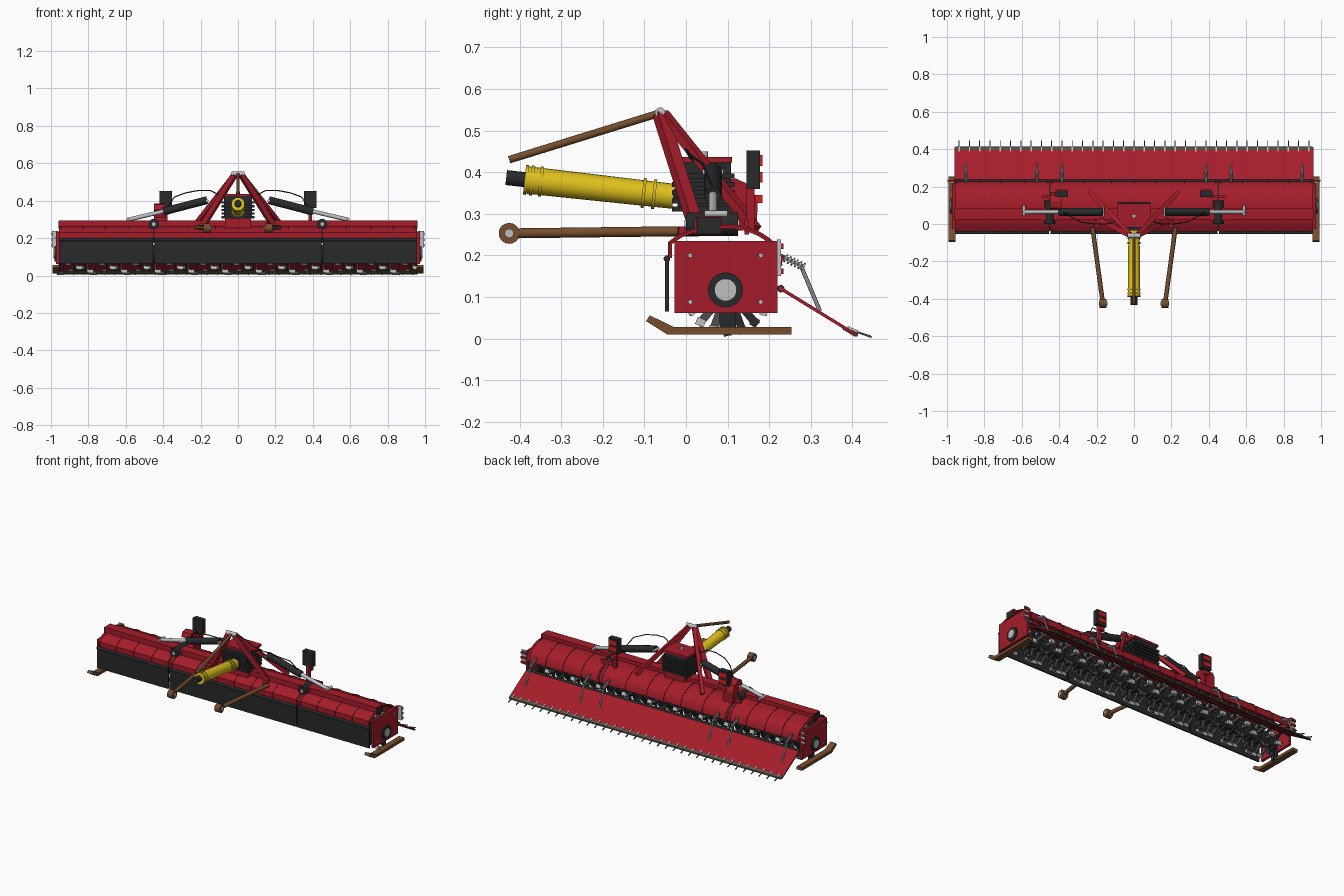
import bpy, bmesh, math
from mathutils import Vector, Matrix

if "Cube" in bpy.data.objects:
    bpy.data.objects.remove(bpy.data.objects["Cube"])


def mat(name, rgb):
    m = bpy.data.materials.new(name)
    m.diffuse_color = (*rgb, 1)
    m.use_nodes = True
    m.node_tree.nodes["Principled BSDF"].inputs["Base Color"].default_value = m.diffuse_color
    return m


RED = mat("red paint", (0.375, 0.012, 0.023))
DARK = mat("dark rubber", (0.021, 0.023, 0.024))
BROWN = mat("brown steel", (0.18, 0.075, 0.026))
YELLOW = mat("yellow guard", (0.74, 0.53, 0.012))
LIGHT = mat("light steel", (0.52, 0.53, 0.54))
GREY = mat("dark steel", (0.075, 0.078, 0.08))
LAMP = mat("lamp red", (0.65, 0.015, 0.015))
OLIVE = mat("worn edge steel", (0.10, 0.085, 0.065))


def finish(bm, name, material, smooth=False):
    bmesh.ops.recalc_face_normals(bm, faces=bm.faces)
    me = bpy.data.meshes.new(name)
    bm.to_mesh(me)
    bm.free()
    ob = bpy.data.objects.new(name, me)
    bpy.context.collection.objects.link(ob)
    me.materials.append(material)
    if smooth:
        bpy.ops.object.select_all(action='DESELECT')
        ob.select_set(True)
        bpy.context.view_layer.objects.active = ob
        bpy.ops.object.shade_smooth_by_angle(angle=math.radians(40))
    return ob


def add_box(bm, lo, hi):
    lo, hi = Vector(lo), Vector(hi)
    m = Matrix.Translation((lo + hi) / 2) @ Matrix.Diagonal((*(hi - lo), 1))
    bmesh.ops.create_cube(bm, size=1, matrix=m)


def add_turned_box(bm, centre, size, angle):
    """Box whose second side points along angle in the yz plane."""
    m = Matrix.Translation(centre) @ Matrix.Rotation(angle, 4, 'X') @ Matrix.Diagonal((*size, 1))
    bmesh.ops.create_cube(bm, size=1, matrix=m)


def add_rod(bm, a, b, r, r2=None, seg=12):
    a, b = Vector(a), Vector(b)
    d = b - a
    m = Matrix.Translation((a + b) / 2) @ d.to_track_quat('Z', 'Y').to_matrix().to_4x4()
    bmesh.ops.create_cone(bm, cap_ends=True, segments=seg, radius1=r,
                          radius2=r if r2 is None else r2, depth=d.length, matrix=m)


def add_bar(bm, a, b, w, h):
    a, b = Vector(a), Vector(b)
    d = b - a
    m = Matrix.Translation((a + b) / 2) @ d.to_track_quat('Z', 'Y').to_matrix().to_4x4()
    bmesh.ops.create_cube(bm, size=1, matrix=m @ Matrix.Diagonal((w, h, d.length, 1)))


def add_prism(bm, prof, x0, x1):
    """Extrude a closed (y, z) outline along x."""
    f = bm.faces.new([bm.verts.new((x0, y, z)) for y, z in prof])
    g = bmesh.ops.extrude_face_region(bm, geom=[f])['geom']
    bmesh.ops.translate(bm, vec=(x1 - x0, 0, 0), verts=[v for v in g if isinstance(v, bmesh.types.BMVert)])


def build(name, material, fn, items, smooth=False):
    bm = bmesh.new()
    for it in items:
        fn(bm, *it)
    return finish(bm, name, material, smooth)


def mirrored(items):
    """Mirror point-based items (two leading 3D points) across x = 0."""
    out = []
    for a, b, *rest in items:
        pa, pb = (-a[0], a[1], a[2]), (-b[0], b[1], b[2])
        if not rest:  # keep box corners ordered low to high
            pa, pb = (pb[0], *pa[1:]), (pa[0], *pb[1:])
        out += [(a, b, *rest), (pa, pb, *rest)]
    return out


SPANS = [(-0.957, -0.455), (-0.447, 0.447), (0.455, 0.957)]

# Hood shell in three sections, with raised ribs and dark seals in the joints
outer = [(-0.04, 0.195), (-0.04, 0.23), (-0.015, 0.248), (0.01, 0.258), (0.04, 0.266), (0.07, 0.271), (0.10, 0.272),
         (0.13, 0.269), (0.155, 0.262), (0.178, 0.252), (0.198, 0.239), (0.213, 0.224), (0.223, 0.205), (0.228, 0.175)]


def shell(grow, thick):
    c = Vector((0.095, 0.16))
    off = lambda p, d: tuple(Vector(p) + (Vector(p) - c).normalized() * d)
    return [off(p, grow) for p in outer] + [off(p, grow - thick) for p in reversed(outer)]


build("hood", RED, add_prism, [(shell(0, 0.007), a, b) for a, b in SPANS], True)
build("hood_seal", DARK, add_prism, [(shell(-0.002, 0.004), s * 0.456, s * 0.446) for s in (1, -1)])
rib_x = [0, 0.12, 0.27, 0.435, 0.465, 0.58, 0.71, 0.83, 0.945]
build("hood_ribs", RED, add_prism,
      [(shell(0.004, 0.006), s * x - 0.003, s * x + 0.003) for x in rib_x for s in ((1, -1) if x else (1,))])
build("hood_beam", RED, add_box, [((a, 0.025, 0.25), (b, 0.085, 0.295)) for a, b in SPANS])
build("beam_end_cap", DARK, add_box, mirrored([((0.957, 0.027, 0.252), (0.961, 0.083, 0.292))]))

# Front rubber flaps
build("front_flap", DARK, add_box, [((a, -0.05, 0.065), (b, -0.041, 0.198)) for a, b in SPANS])
build("front_flap_rail", DARK, add_rod, [((a, -0.046, 0.192), (b, -0.046, 0.192), 0.008) for a, b in SPANS])

# End plates with bearing, bolts and bracket
build("end_plate", RED, add_box, mirrored([((0.957, -0.028, 0.062), (0.972, 0.22, 0.235))]))
build("bearing_ring", DARK, add_rod, mirrored([((0.97, 0.095, 0.117), (0.981, 0.095, 0.117), 0.042, None, 24)]), True)
build("bearing_cap", LIGHT, add_rod, mirrored([((0.98, 0.095, 0.117), (0.986, 0.095, 0.117), 0.027, None, 20)]), True)
build("end_bolts", LIGHT, add_rod, mirrored([((0.97, y, z), (0.977, y, z), 0.006, None, 6)
                                            for y in (0.01, 0.18) for z in (0.088, 0.2)]))
build("end_bracket", LIGHT, add_box, mirrored([((0.965, 0.219, 0.15), (0.995, 0.228, 0.238))]))
build("end_bracket_bars", RED, add_box, mirrored([((0.96, 0.228, z), (0.998, 0.234, z + 0.014))
                                                 for z in (0.155, 0.185, 0.215)]))

# Skids
skid = [(-0.045, 0.01), (0.253, 0.01), (0.253, 0.028), (-0.03, 0.028), (-0.087, 0.056), (-0.096, 0.042)]
build("skid", BROWN, add_prism, [(skid, 0.955, 0.993), (skid, -0.993, -0.955)])
build("skid_post", DARK, add_box, mirrored([((0.952, 0.08, 0.025), (0.958, 0.12, 0.08))]))

# Rotor shaft and L-shaped blades
AX = Vector((0, 0.1, 0.117))
build("rotor_shaft", DARK, add_rod, [((-0.955, AX.y, AX.z), (0.955, AX.y, AX.z), 0.033, None, 16)], True)
legs, feet, discs = [], [], []
for i in range(32):
    x = -0.93 + i * 0.06
    discs.append(((x - 0.005, AX.y, AX.z), (x + 0.005, AX.y, AX.z), 0.05, None, 12))
    for k in range(6):
        a = math.radians(60 * k + 30 + (i % 3) * 20)
        d = Vector((0, math.cos(a), math.sin(a)))
        side = 1 if k % 2 else -1
        base = AX + Vector((x + side * 0.008, 0, 0))
        legs.append((base + d * 0.07, (0.008, 0.08, 0.019), a))
        feet.append((base + Vector((side * 0.013, 0, 0)) + d * 0.101, (0.034, 0.018, 0.022), a + 0.3))
build("rotor_discs", DARK, add_rod, discs)
build("blade_legs", DARK, add_turned_box, legs[::2])
build("blade_legs_worn", GREY, add_turned_box, legs[1::2])
build("blade_feet", LIGHT, add_turned_box, feet[1::2])
build("blade_feet_worn", GREY, add_turned_box, feet[::2])

# Rear levelling board, hinge, edge strip and comb tines
board = [(0.226, 0.126), (0.411, 0.012), (0.407, 0.006), (0.222, 0.119)]
build("rear_board", RED, add_prism, [(board, -0.96, 0.96)])
build("rear_hinge", DARK, add_rod, [((-0.96, 0.228, 0.12), (0.96, 0.228, 0.12), 0.009)])
strip = [(0.400, 0.020), (0.413, 0.014), (0.414, 0.006), (0.405, 0.005), (0.375, 0.023), (0.378, 0.027)]
build("rear_edge_strip", OLIVE, add_prism, [(strip, -0.955, 0.955)])
tx = [-0.935 + i * 0.055 for i in range(35)]
build("comb_tines", GREY, add_bar, [((x, 0.385, 0.025), (x, 0.446, 0.004), 0.005, 0.005) for x in tx])
build("tine_clamps", LIGHT, add_bar, [((x, 0.387, 0.027), (x, 0.412, 0.0175), 0.007, 0.006) for x in tx])

# Spring rods holding the board
sx = [s * x for s in (1, -1) for x in (0.385, 0.52, 0.9)]
build("spring_rods", LIGHT, add_rod, [((x, 0.275, 0.178), (x, 0.322, 0.066), 0.005, None, 8) for x in sx])
build("spring_brackets", GREY, add_bar, [((x, 0.215, 0.205), (x, 0.285, 0.172), 0.014, 0.01) for x in sx])
coils = []
for x in sx:
    for k in range(6):
        p = Vector((x, 0.238, 0.194)).lerp(Vector((x, 0.28, 0.174)), k / 5)
        coils.append((p, p + Vector((0, 0.004, -0.002)), 0.010, None, 8))
build("springs", LIGHT, add_rod, coils)

# Gearbox with cooling fins and lid
build("gearbox", DARK, add_box, [((-0.075, -0.02, 0.305), (0.075, 0.108, 0.425))])
build("gearbox_fins", DARK, add_box, [((-0.088, -0.034, z), (0.088, 0.117, z + 0.012))
                                      for z in (0.305, 0.325, 0.345, 0.365, 0.385)])
build("gearbox_lid", RED, add_box, [((-0.088, -0.02, 0.423), (0.088, 0.11, 0.436))])
build("gearbox_plug", LIGHT, add_rod, [((0, 0.042, 0.43), (0, 0.042, 0.45), 0.011)], True)
build("gearbox_base", RED, add_box, [((-0.07, 0.0, 0.255), (0.07, 0.115, 0.306))])

# Headstock frame
build("headstock_front_strut", RED, add_bar, mirrored([((0.018, -0.062, 0.54), (0.19, 0.025, 0.265), 0.028, 0.028)]))
build("headstock_rear_strut", RED, add_bar, mirrored([((0.018, -0.055, 0.54), (0.235, 0.168, 0.262), 0.022, 0.022)]))
build("headstock_pin", LIGHT, add_rod, [((-0.035, -0.062, 0.543), (0.035, -0.062, 0.543), 0.013)], True)
build("link_lugs", RED, add_box, mirrored([((0.185, -0.02, 0.245), (0.21, 0.03, 0.27))]))

# Tractor links
build("lower_link", BROWN, add_rod, mirrored([((0.222, -0.018, 0.258), (0.167, -0.42, 0.253), 0.012)]), True)
build("lower_link_eye", BROWN, add_rod, mirrored([((0.148, -0.425, 0.253), (0.184, -0.425, 0.253), 0.025, None, 20)]), True)
build("lower_link_ball", LIGHT, add_rod, mirrored([((0.143, -0.425, 0.253), (0.188, -0.425, 0.253), 0.011)]), True)
build("top_link", BROWN, add_rod, [((0, -0.06, 0.543), (0, -0.425, 0.43), 0.009)], True)

# Drive shaft with closed yellow guard
P, Q = Vector((0, -0.388, 0.382)), Vector((0, -0.03, 0.342))
build("drive_guard", YELLOW, add_rod, [(P, Q, 0.033, 0.030, 20)]
      + [(P.lerp(Q, t), P.lerp(Q, t + 0.02), 0.036, None, 20) for t in (0, 0.04, 0.1, 0.79, 0.86)], True)
build("drive_shaft", DARK, add_rod, [((0, -0.432, 0.387), (0, 0.02, 0.338), 0.018)], True)

# Folding cylinders, rods and hinge pivots
build("fold_cylinder", DARK, add_rod, mirrored([((0.165, 0.065, 0.403), (0.40, 0.065, 0.342), 0.021)]), True)
build("fold_rod", LIGHT, add_rod, mirrored([((0.39, 0.065, 0.345), (0.59, 0.065, 0.298), 0.011),
                                           ((0.588, 0.045, 0.30), (0.588, 0.10, 0.30), 0.008),
                                           ((0.165, 0.04, 0.40), (0.165, 0.09, 0.40), 0.007)]), True)
build("hinge_pivot", DARK, add_rod, mirrored([((0.45, 0.0, 0.275), (0.45, 0.125, 0.275), 0.028, None, 16)]), True)
build("hinge_pivot_cap", LIGHT, add_rod, mirrored([((0.45, -0.004, 0.275), (0.45, 0.129, 0.275), 0.010)]), True)
build("hinge_lugs", RED, add_box, mirrored([((0.41, y, 0.25), (0.49, y + 0.012, 0.288)) for y in (0.02, 0.14)]))

# Arched bracket on the left side
arch = [(0.03, 0.26), (0.17, 0.26), (0.172, 0.33), (0.155, 0.368), (0.12, 0.385), (0.085, 0.38), (0.075, 0.35),
        (0.11, 0.345), (0.12, 0.31), (0.09, 0.28)]
build("arch_bracket", RED, add_prism, [(arch, -0.45, -0.388)])

# Lamp boards
build("lamp_board", DARK, add_box, mirrored([((0.352, 0.145, 0.36), (0.42, 0.178, 0.452))]))
build("lamp_lens", LAMP, add_box, mirrored([((0.36, 0.178, z), (0.412, 0.184, z + 0.026)) for z in (0.375, 0.415)]))
build("lamp_post", RED, add_bar, mirrored([((0.386, 0.155, 0.255), (0.386, 0.155, 0.365), 0.02, 0.02)]))
build("reflector", LAMP, add_box, mirrored([((0.37, 0.166, 0.326), (0.402, 0.184, 0.345))]))

# Hydraulic hoses
path = [(0.08, 0.04, 0.41), (0.11, 0.01, 0.435), (0.15, 0.0, 0.455), (0.21, 0.0, 0.455), (0.28, 0.01, 0.442),
        (0.34, 0.04, 0.42), (0.38, 0.065, 0.36)]
build("hoses", DARK, add_rod, mirrored([(a, b, 0.003, None, 8) for a, b in zip(path, path[1:])]), True)
